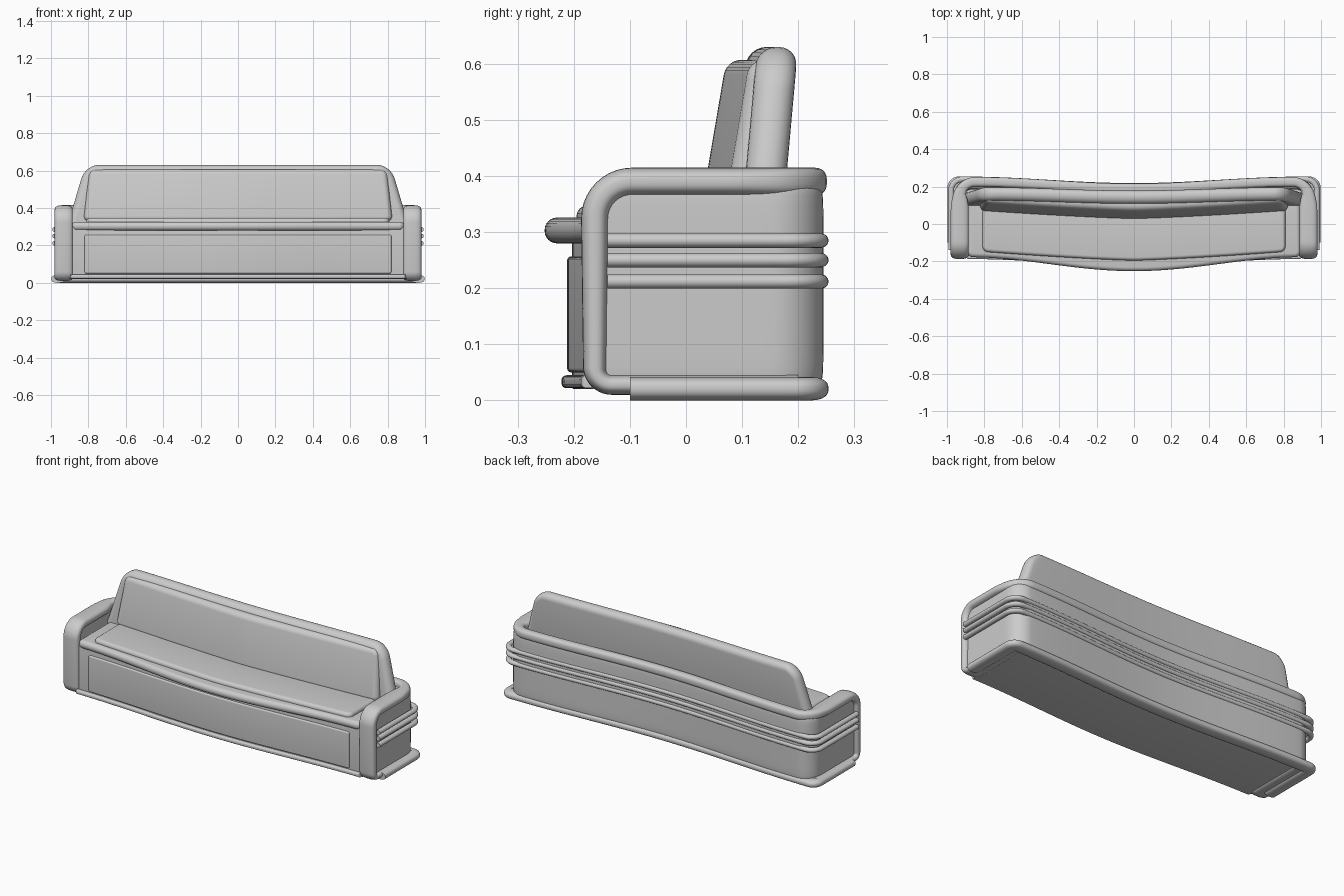
import bpy, bmesh, math
from mathutils import Vector

if "Cube" in bpy.data.objects:
    bpy.data.objects.remove(bpy.data.objects["Cube"])

pi = math.pi


def finish(name, bm):
    bmesh.ops.remove_doubles(bm, verts=bm.verts, dist=1e-5)
    bmesh.ops.recalc_face_normals(bm, faces=bm.faces)
    me = bpy.data.meshes.new(name)
    bm.to_mesh(me)
    bm.free()
    ob = bpy.data.objects.new(name, me)
    bpy.context.collection.objects.link(ob)
    return ob


def bulge(x, k):
    """Smooth forward bow in the middle of the sofa."""
    return -k * (0.5 + 0.5 * math.cos(pi * min(1, abs(x) / 0.9)))


def kink(x, k):
    """Forward bow with a slight crease on the centre line."""
    return -k * (1 - min(1, abs(x) / 0.85) ** 1.3)


def outline(w, v0, v1, c0, c1, n=40, m=8):
    """Upper and lower halves of a rounded rectangle, paired column by column."""
    def half(c):
        c = max(c, 0.001)
        pts = [(-w + c - c * math.cos(a), c - c * math.sin(a))
               for a in [pi / 2 * i / m for i in range(m + 1)]]
        mid = [(-(w - c) + 2 * (w - c) * i / n, 0) for i in range(1, n)]
        return pts + mid + [(-x, d) for x, d in reversed(pts)]
    return ([(x, v1 - d) for x, d in half(c1)], [(x, v0 + d) for x, d in half(c0)])


def slab(name, w, v0, v1, d0, d1, r, fn, c0=0.0, c1=0.0, steps=6):
    """Rounded slab: outline in (x, v), depth d, edge radius r, shaped by fn."""
    bm = bmesh.new()
    prof = [(r * (1 - math.sin(a)), r * (1 - math.cos(a)))
            for a in [pi / 2 * i / steps for i in range(steps + 1)]]
    levels = [(o, d0 + d) for o, d in prof] + [(o, d1 - d) for o, d in reversed(prof)]
    rings = []
    for o, d in levels:
        up, lo = outline(w - o, v0 + o, v1 - o, c0 - o, c1 - o)
        rings.append([[bm.verts.new(fn(x, v, d)) for x, v in row] for row in (up, lo)])
    loops = [up + lo[::-1] for up, lo in rings]
    for a, b in zip(loops, loops[1:]):
        for i in range(len(a)):
            j = (i + 1) % len(a)
            bm.faces.new((a[i], a[j], b[j], b[i]))
    for up, lo in (rings[0], rings[-1]):
        for i in range(len(up) - 1):
            bm.faces.new((up[i], up[i + 1], lo[i + 1], lo[i]))
    return finish(name, bm)


def upath(X, Yb, r, yf, k=0.035):
    """Right half of the plan line: along the side, round the corner, to the centre back."""
    pts = [(X, yf + (Yb - r - yf) * i / 12) for i in range(12)]
    pts += [(X - r + r * math.cos(a), Yb - r + r * math.sin(a))
            for a in [pi / 2 * i / 10 for i in range(11)]]
    for i in range(1, 21):
        x = (X - r) * (1 - i / 20)
        pts.append((x, Yb - k * (0.5 + 0.5 * math.cos(pi * x / (X - r)))))
    out = []
    for i, p in enumerate(pts):
        a, b = pts[max(i - 1, 0)], pts[min(i + 1, len(pts) - 1)]
        t = Vector((b[0] - a[0], b[1] - a[1])).normalized()
        if i == len(pts) - 1:
            t = Vector((-1, 0))
        out.append((Vector((p[0], p[1], 0)), Vector((t.y, -t.x, 0))))
    return out


def sweep(name, half, power=2.0, seg=24):
    """Sweep a superellipse along a half path mirrored in x.
    Each station holds point, side vector, half width and half thickness."""
    flip = Vector((-1, 1, 1))
    path = half + [(p * flip, n * flip, a, b) for p, n, a, b in half[-2::-1]]
    bm = bmesh.new()
    rings = []
    for i, (p, n, hw, ht) in enumerate(path):
        t = (path[min(i + 1, len(path) - 1)][0] - path[max(i - 1, 0)][0]).normalized()
        b = t.cross(n).normalized()
        ring = []
        for j in range(seg):
            a = 2 * pi * (j + 0.5) / seg
            c, s = math.cos(a), math.sin(a)
            u = math.copysign(abs(c) ** (2 / power), c)
            v = math.copysign(abs(s) ** (2 / power), s)
            ring.append(bm.verts.new(p + n * hw * u + b * ht * v))
        rings.append(ring)
    for a, b in zip(rings, rings[1:]):
        for i in range(seg):
            j = (i + 1) % seg
            bm.faces.new((a[i], a[j], b[j], b[i]))
    bm.faces.new(rings[0])
    bm.faces.new(rings[-1])
    return finish(name, bm)


def band(name, X, Yb, r, yf, z, hw, hz, power=2.0):
    """Constant section running round both sides and the back."""
    up = Vector((0, 0, z))
    return sweep(name, [(p + up, n, hw, hz) for p, n in upath(X, Yb, r, yf)], power)


# Base body, raised front panel and front plinth strip
slab("body", 0.90, 0.02, 0.30, -0.168, 0.20, 0.004,
     lambda x, v, d: (x, d + bulge(x, 0.035), v))
slab("front_panel", 0.82, 0.05, 0.257, -0.177, -0.14, 0.008,
     lambda x, v, d: (x, d + bulge(x, 0.035), v), 0.01, 0.01)
slab("front_plinth", 0.895, 0.022, 0.045, -0.187, -0.14, 0.009,
     lambda x, v, d: (x, d + bulge(x, 0.035), v))

# Seat deck with rounded nose, and raised seat pad
slab("seat", 0.89, -0.177, 0.16, 0.28, 0.326, 0.022,
     lambda x, v, d: (x, v + bulge(x, 0.075), d), 0.03, 0.03)
slab("seat_pad", 0.81, -0.145, 0.10, 0.30, 0.347, 0.018,
     lambda x, v, d: (x, v + kink(x, 0.05), d), 0.03, 0.03)

# Backrest shell and its front pad
slab("backrest", 0.89, 0.29, 0.63, 0.108, 0.181, 0.034,
     lambda x, v, d: (x * (1 - 0.33 * (v - 0.38)), d + 0.09 * (v - 0.42) + bulge(x, 0.018), v),
     0.03, 0.075)
slab("backrest_pad", 0.825, 0.33, 0.607, 0.085, 0.15, 0.026,
     lambda x, v, d: (x * (1 - 0.13 * (v - 0.34)), d + 0.17 * (v - 0.42) + kink(x, 0.045), v),
     0.03, 0.035)

# Outer wall, trim ribs and base moulding running round sides and back
band("outer_wall", 0.93, 0.215, 0.06, -0.15, 0.205, 0.03, 0.18, 9)
for i, z in enumerate((0.285, 0.25, 0.212)):
    band(f"trim_rib_{i + 1}", 0.978, 0.239, 0.06, -0.14, z, 0.015, 0.013)
band("base_moulding", 0.962, 0.218, 0.025, -0.10, 0.021, 0.036, 0.021, 2.5)

# Arm frame: bottom run, front upright, arm top, narrowing into the back rail
X, side = 0.932, Vector((1, 0, 0))
yz = [(0.2 - 0.04 * i, 0.028) for i in range(9)]
for cy, cz, r, a0 in ((-0.132, 0.058, 0.03, 270), (-0.096, 0.324, 0.066, 180)):
    yz += [(cy + r * math.cos(math.radians(a0 - 9 * i)),
            cz + r * math.sin(math.radians(a0 - 9 * i))) for i in range(11)]
frame = [(Vector((X, y, z)), side, 0.048, 0.018 + 0.007 * min(1, max(0, (z - 0.028) / 0.06)))
         for y, z in yz]
for p, n in upath(X, 0.225, 0.08, -0.06):
    s = min(1, max(0, (0.22 - p.y) / 0.14)) if p.x > X - 0.079 else 0
    s = s * s * (3 - 2 * s)
    frame.append((p + Vector((0, 0, 0.39)), n, 0.026 + 0.022 * s, 0.025))
sweep("arm_frame_and_back_rail", frame, 2.7, 28)

# Smooth shading
bpy.ops.object.select_all(action='SELECT')
bpy.context.view_layer.objects.active = bpy.context.selected_objects[0]
bpy.ops.object.shade_smooth_by_angle(angle=math.radians(40))
bpy.ops.object.select_all(action='DESELECT')
